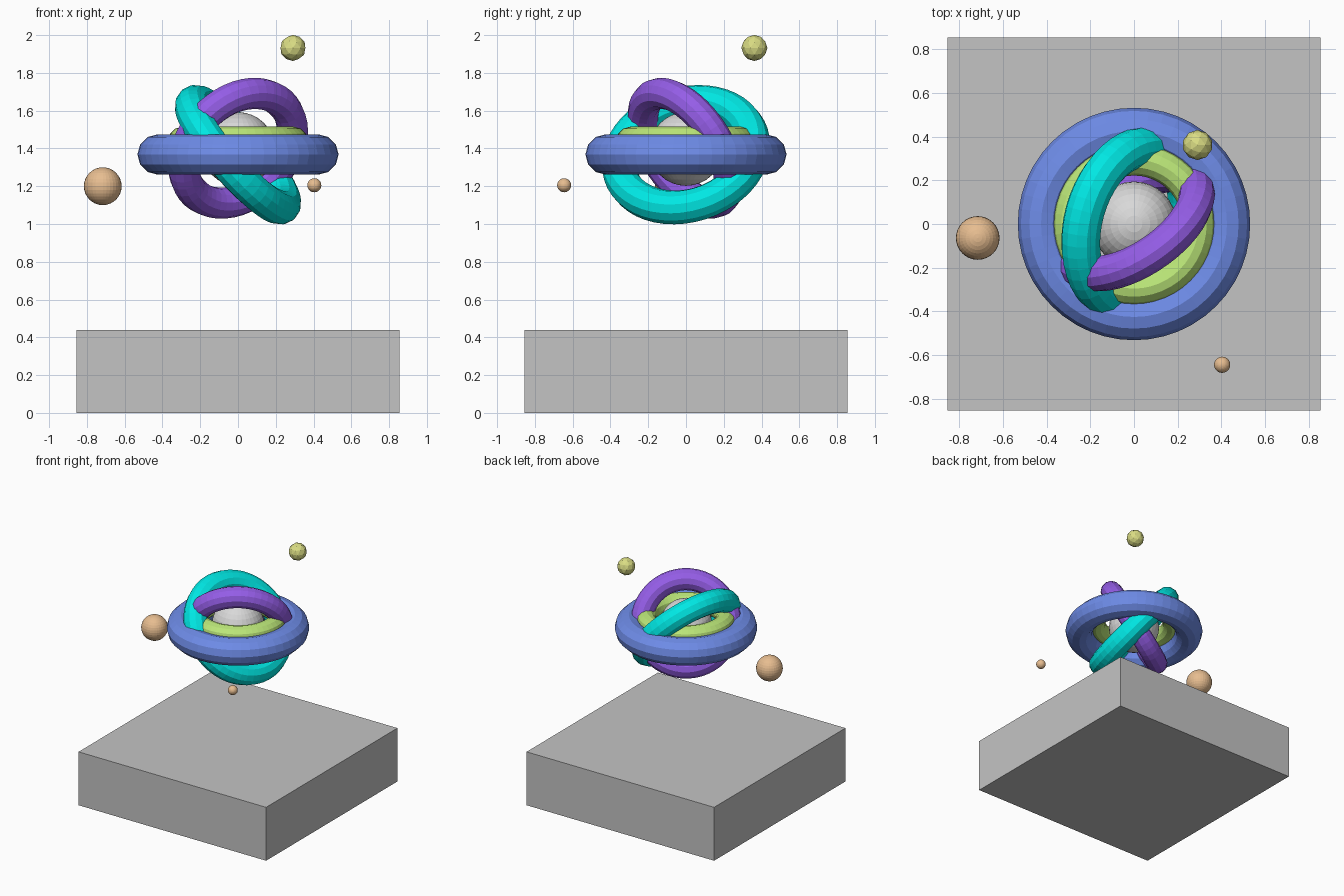
import bpy
from mathutils import Vector

if "Cube" in bpy.data.objects:
    bpy.data.objects.remove(bpy.data.objects["Cube"])


def material(name, rgb):
    m = bpy.data.materials.new(name)
    m.diffuse_color = (*rgb, 1.0)
    m.use_nodes = True
    m.node_tree.nodes["Principled BSDF"].inputs["Base Color"].default_value = m.diffuse_color
    return m


GREY = material("stone grey", (0.55, 0.55, 0.55))
PALE = material("pale grey", (0.69, 0.69, 0.69))
BLUE = material("blue", (0.155, 0.26, 0.8))
GREEN = material("lime green", (0.5, 0.8, 0.19))
PURPLE = material("purple", (0.3, 0.11, 0.8))
TEAL = material("teal", (0.0, 0.8, 0.77))
TAN = material("tan", (0.8, 0.51, 0.28))
YELLOW = material("dull yellow", (0.7, 0.72, 0.23))


def finish(name, mat):
    ob = bpy.context.object
    ob.name = name
    ob.data.materials.clear()
    ob.data.materials.append(mat)
    return ob


def ring(name, mat, z, radius, normal=(0, 0, 1)):
    """Faceted ring whose tube is a quarter of its radius, facing along normal."""
    turn = Vector((0, 0, 1)).rotation_difference(Vector(normal).normalized())
    bpy.ops.mesh.primitive_torus_add(
        major_segments=48, minor_segments=12, major_radius=radius,
        minor_radius=radius / 4, location=(0, 0, z), rotation=turn.to_euler())
    finish(name, mat)


def ball(name, mat, loc, radius):
    bpy.ops.mesh.primitive_uv_sphere_add(
        segments=32, ring_count=16, radius=radius, location=loc)
    finish(name, mat)


# Square plinth
bpy.ops.mesh.primitive_cube_add(size=1, location=(0, 0, 0.22))
bpy.context.object.scale = (1.71, 1.71, 0.44)
finish("plinth", GREY)

# Floating core and the rings around it
ball("core", PALE, (0, 0, 1.397), 0.195)
ring("outer_ring", BLUE, 1.368, 0.426)
ring("inner_ring", GREEN, 1.441, 0.296)
ring("tilted_ring_purple", PURPLE, 1.401, 0.331, (-0.494, 0.726, 0.48))
ring("tilted_ring_teal", TEAL, 1.367, 0.363, (0.74, -0.21, 0.639))

# Small bodies drifting around the rings
ball("large_satellite", TAN, (-0.716, -0.064, 1.20), 0.1)
ball("small_satellite", TAN, (0.404, -0.645, 1.205), 0.037)
bpy.ops.mesh.primitive_ico_sphere_add(
    subdivisions=2, radius=0.069, location=(0.291, 0.362, 1.932))
finish("faceted_satellite", YELLOW)
